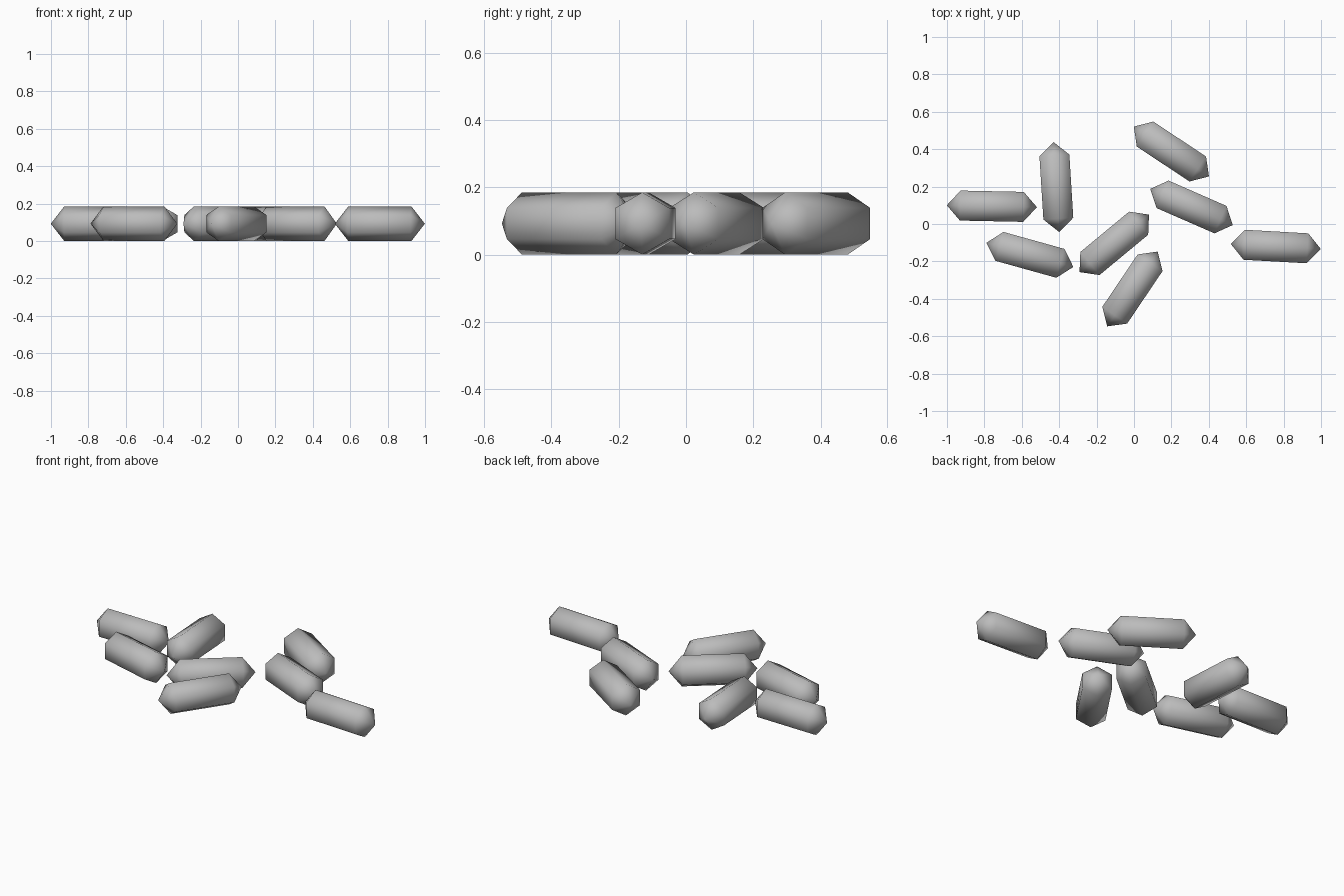
import bpy, bmesh, math
from mathutils import Vector

old = bpy.data.objects.get("Cube")
if old:
    bpy.data.objects.remove(old, do_unlink=True)

RADIUS = 0.0925   # hexagon resting on one edge
LENGTH = 0.482    # tip to tip
TIP = 0.072       # length of each pointed end
SIDES = 6

grey = bpy.data.materials.new("plain grey")
grey.use_nodes = True
colour = (0.5, 0.5, 0.5, 1)
grey.diffuse_color = colour
grey.node_tree.nodes["Principled BSDF"].inputs["Base Color"].default_value = colour


def crystal_mesh():
    """Hexagonal rod along x with a six-sided point at each end."""
    bm = bmesh.new()
    half = LENGTH / 2
    rings, tips = [], []
    for side in (-1, 1):
        x = side * (half - TIP)
        rings.append([bm.verts.new((x, RADIUS * math.sin(a), RADIUS * math.cos(a)))
                      for a in (math.tau * i / SIDES for i in range(SIDES))])
        tips.append(bm.verts.new((side * half, 0, 0)))
    for i in range(SIDES):
        j = (i + 1) % SIDES
        bm.faces.new((rings[0][i], rings[0][j], rings[1][j], rings[1][i]))
        for ring, tip in zip(rings, tips):
            bm.faces.new((ring[i], ring[j], tip))
    bmesh.ops.recalc_face_normals(bm, faces=bm.faces)
    for face in bm.faces:
        face.smooth = True
    mesh = bpy.data.meshes.new("pointed_rod")
    bm.to_mesh(mesh)
    bm.free()
    mesh.materials.append(grey)
    return mesh


# Scattered rods, each given by its two tip positions on the ground plane
placements = {
    "far_right_rod": ((-1.0, 0.10), (-0.52, 0.09)),
    "back_right_rod": ((-0.43, 0.438), (-0.40, -0.043)),
    "front_right_rod": ((-0.79, -0.10), (-0.323, -0.23)),
    "middle_rod": ((-0.291, -0.257), (0.08, 0.05)),
    "front_rod": ((-0.145, -0.55), (0.128, -0.145)),
    "back_left_rod": ((0.0, 0.52), (0.40, 0.255)),
    "middle_left_rod": ((0.088, 0.187), (0.527, -0.005)),
    "far_left_rod": ((0.517, -0.107), (1.0, -0.134)),
}

rod = crystal_mesh()
for name, (start, end) in placements.items():
    a, b = Vector(start), Vector(end)
    mid, along = (a + b) / 2, b - a
    obj = bpy.data.objects.new(name, rod)
    obj.location = (mid.x, mid.y, RADIUS)
    obj.rotation_euler.z = math.atan2(along.y, along.x)
    bpy.context.collection.objects.link(obj)
